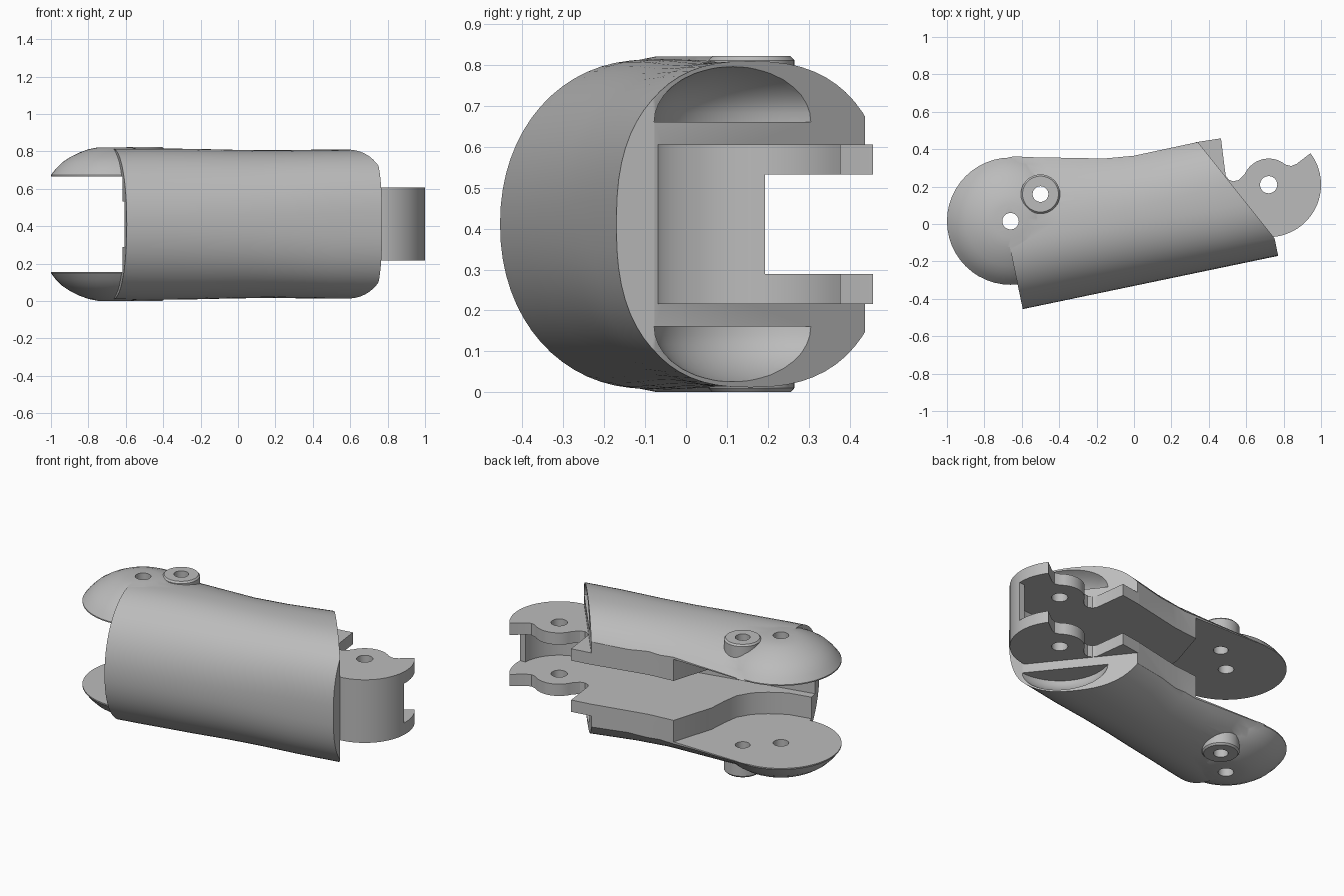
import bpy, bmesh, math
from mathutils import Vector

if "Cube" in bpy.data.objects:
    bpy.data.objects.remove(bpy.data.objects["Cube"])

MID = 0.411                       # height of the symmetry plane
AXIS = Vector((0.979, 0.204))     # direction of the tube in plan
SIDE = Vector((-0.204, 0.979))
EAR = (-0.66, 0.015)
BOSS = (-0.5, 0.16)
HINGE = (0.72, 0.21)

grey = bpy.data.materials.new("plain grey")
grey.use_nodes = True
grey.diffuse_color = (0.5, 0.5, 0.5, 1)
grey.node_tree.nodes["Principled BSDF"].inputs["Base Color"].default_value = (0.5, 0.5, 0.5, 1)


def plan(t, s):
    return tuple(AXIS * t + SIDE * s)


def loft(name, rings):
    """Closed solid through rings of equal point count."""
    bm = bmesh.new()
    rows = [[bm.verts.new(p) for p in ring] for ring in rings]
    n = len(rows[0])
    for a, b in zip(rows, rows[1:]):
        for i in range(n):
            j = (i + 1) % n
            bm.faces.new((a[i], a[j], b[j], b[i]))
    bm.faces.new(rows[0])
    bm.faces.new(rows[-1])
    bmesh.ops.recalc_face_normals(bm, faces=bm.faces)
    mesh = bpy.data.meshes.new(name)
    bm.to_mesh(mesh)
    bm.free()
    mesh.materials.append(grey)
    ob = bpy.data.objects.new(name, mesh)
    bpy.context.collection.objects.link(ob)
    return ob


def prism(name, outline, low, high):
    return loft(name, [[(x, y, MID + z) for x, y in outline] for z in (low, high)])


def circle(centre, r, n=48):
    return [(centre[0] + r * math.cos(2 * math.pi * i / n),
             centre[1] + r * math.sin(2 * math.pi * i / n)) for i in range(n)]


def arc(centre, r, start, end, n):
    angles = [math.radians(start + (end - start) * i / n) for i in range(n + 1)]
    return [(centre[0] + r * math.cos(a), centre[1] + r * math.sin(a)) for a in angles]


def dome(name, centre, profile, sign):
    """Turned solid; profile is (radius, height from the middle)."""
    return loft(name, [[(x, y, MID + sign * z) for x, y in circle(centre, r)]
                       for r, z in profile])


def combine(target, tool, operation):
    mod = target.modifiers.new("combine", 'BOOLEAN')
    mod.operation, mod.object, mod.solver = operation, tool, 'EXACT'
    bpy.context.view_layer.objects.active = target
    with bpy.context.temp_override(object=target, active_object=target):
        bpy.ops.object.modifier_apply(modifier=mod.name)
    bpy.data.objects.remove(tool)


def power(value, p):
    return math.copysign(abs(value) ** (2 / p), value)


# Tubular body: stations of (along, back radius, height radius, squareness)
stations = [(-0.675, 0.56, 0.402, 2.1), (-0.56, 0.56, 0.404, 2.1),
            (-0.4, 0.52, 0.404, 2.1), (-0.22, 0.465, 0.402, 2.15),
            (0, 0.41, 0.397, 2.2), (0.2, 0.39, 0.395, 2.3),
            (0.45, 0.385, 0.398, 2.45), (0.72, 0.385, 0.4, 2.5)]
rings = []
for t, back, height, p in stations:
    ring = []
    for i in range(64):
        a = 2 * math.pi * i / 64
        c = power(math.cos(a), p)
        x, y = plan(t, 0.04 + c * (back if c > 0 else 0.364))
        ring.append((x, y, MID + height * power(math.sin(a), p)))
    rings.append(ring)
body = loft("finger_body", rings)

# Oblique end cut and flat back
combine(body, prism("end_cut", [(0.228, 0.58), (0.77, -0.1), (0.95, -0.1), (1.2, 0.9)],
                    -0.6, 0.6), 'DIFFERENCE')
back_cut = [(-0.6, 0.358), (-0.16, 0.35), (0, 0.365), (0.34, 0.438), (0.6, 0.49),
            (0.6, 0.9), (-0.6, 0.9)]
combine(body, prism("back_cut", back_cut, -0.6, 0.6), 'DIFFERENCE')

# Domed sockets at the oblique end
socket = [(0.29 * math.cos(a), 0.25 + 0.16 * math.sin(a))
          for a in [math.radians(d) for d in range(0, 90, 8)]]
for sign in (1, -1):
    combine(body, dome("socket", HINGE, socket, sign), 'DIFFERENCE')

# Domed ears and screw bosses
ear = [(0.34, 0.245), (0.34, 0.262), (0.315, 0.295), (0.28, 0.33), (0.24, 0.357),
       (0.19, 0.382), (0.14, 0.4), (0.09, 0.41)]
boss = [(0.105, 0.25), (0.105, 0.401), (0.096, 0.411)]
for sign in (1, -1):
    combine(body, dome("ear", EAR, ear, sign), 'UNION')
    combine(body, dome("boss", BOSS, boss, sign), 'UNION')

# Hinge knuckle with hooked outline
knuckle = (arc(HINGE, 0.28, 37, -110, 30)
           + [(0.5, -0.08), (0.3, 0.1), (0.33, 0.437), (0.465, 0.458), (0.49, 0.26),
              (0.505, 0.238), (0.53, 0.228), (0.56, 0.235)]
           + arc(HINGE, 0.14, 155, 50, 12) + [(0.84, 0.31), (0.87, 0.322)])
hinge = prism("hinge_knuckle", knuckle, -0.195, 0.195)

# Central slot through both, pocket between the ears
slot = ([(1.2, 0.192)] + arc(HINGE, 0.245, -4, -100, 16)
        + [plan(0.4, -0.262), plan(-0.9, -0.262), (-0.9, 0.8), (1.2, 0.8)])
pocket = [(-0.155, 0.8), (-0.16, 0.35), (-0.24, 0.09), (-0.247, -0.02), (-0.262, -0.12),
          (-0.31, -0.2), (-0.38, -0.26), plan(-0.53, -0.212), plan(-1.2, -0.212),
          (-1.2, 0.8)]
for part in (body, hinge):
    combine(part, prism("slot", slot, -0.122, 0.122), 'DIFFERENCE')
combine(body, prism("pocket", pocket, -0.255, 0.255), 'DIFFERENCE')

# Pin holes
for part, centre, r in ((body, EAR, 0.044), (body, BOSS, 0.042), (hinge, HINGE, 0.046)):
    combine(part, prism("hole", circle(centre, r, 32), -0.6, 0.6), 'DIFFERENCE')

for part in (body, hinge):
    bpy.ops.object.select_all(action='DESELECT')
    part.select_set(True)
    bpy.context.view_layer.objects.active = part
    bpy.ops.object.shade_smooth_by_angle(angle=math.radians(30))
